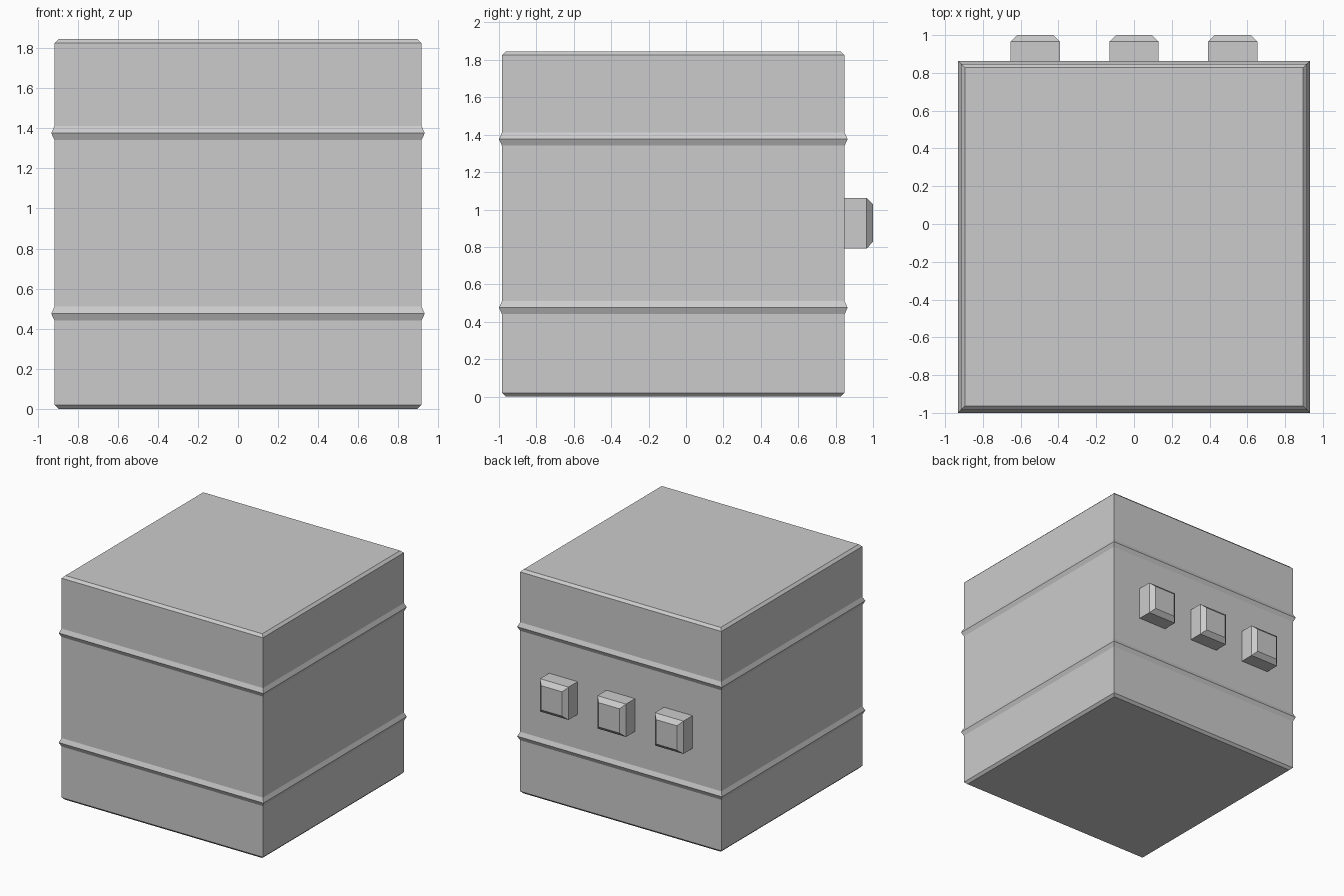
import bpy, bmesh
from math import pi
from mathutils import Matrix

if "Cube" in bpy.data.objects:
    bpy.data.objects.remove(bpy.data.objects["Cube"])


def square_loft(name, rings, matrix, capped=True):
    """Stack square rings (half_x, half_y, height) into a flat-faced solid."""
    bm = bmesh.new()
    loops = [[bm.verts.new((sx * hx, sy * hy, h))
              for sx, sy in ((-1, -1), (1, -1), (1, 1), (-1, 1))]
             for hx, hy, h in rings]
    for a, b in zip(loops, loops[1:]):
        for i in range(4):
            j = (i + 1) % 4
            bm.faces.new((a[i], a[j], b[j], b[i]))
    if capped:
        bm.faces.new(loops[0][::-1])
        bm.faces.new(loops[-1])
    mesh = bpy.data.meshes.new(name)
    bm.to_mesh(mesh)
    bm.free()
    obj = bpy.data.objects.new(name, mesh)
    obj.matrix_world = matrix
    bpy.context.collection.objects.link(obj)
    return obj


HALF, HEIGHT, CY = 0.916, 1.845, -0.068
BEVEL = 0.02

# Main box with chamfered top and bottom rims
inner = HALF - BEVEL
square_loft("body", [(inner, inner, 0), (HALF, HALF, BEVEL),
                     (HALF, HALF, HEIGHT - BEVEL), (inner, inner, HEIGHT)],
            Matrix.Translation((0, CY, 0)))

# Two pointed ridges wrapping around the box
for name, z in (("lower_ridge", 0.475), ("upper_ridge", 1.376)):
    square_loft(name, [(HALF, HALF, -0.035), (HALF + 0.016, HALF + 0.016, 0),
                       (HALF, HALF, 0.035)],
                Matrix.Translation((0, CY, z)), capped=False)

# Three chamfered buttons on the back
for name, x in (("left_button", -0.523), ("middle_button", 0), ("right_button", 0.523)):
    square_loft(name, [(0.13, 0.135, 0), (0.13, 0.135, 0.12), (0.095, 0.1, 0.154)],
                Matrix.Translation((x, CY + HALF - 0.002, 0.927)) @ Matrix.Rotation(-pi / 2, 4, 'X'))
